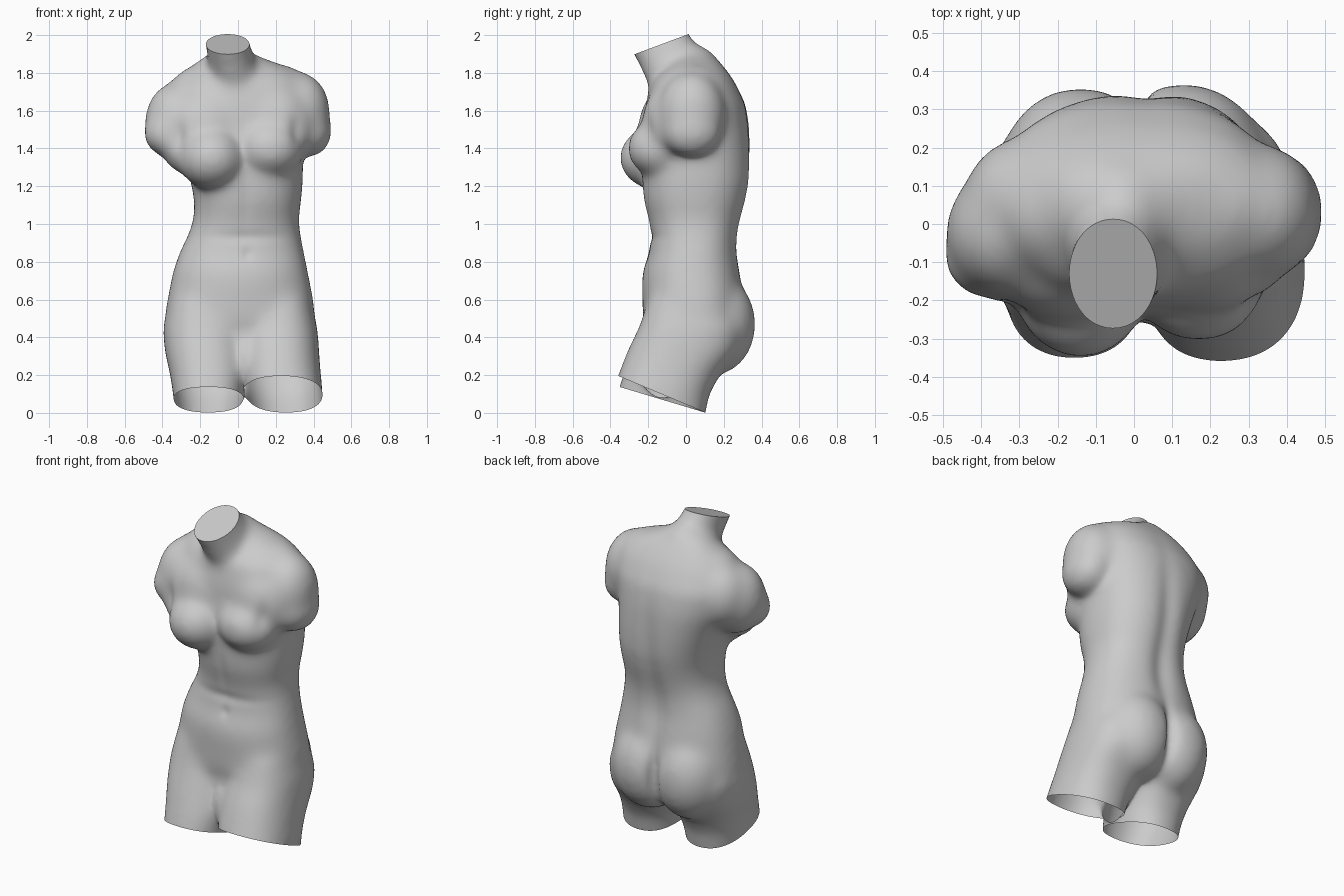
import bpy, bmesh, math
from mathutils import Vector, Matrix

if "Cube" in bpy.data.objects:
    bpy.data.objects.remove(bpy.data.objects["Cube"])

bm = bmesh.new()
SEG = 40
TS = [2 * math.pi * i / SEG for i in range(SEG)]


def bridge(rings):
    """Skin a stack of point rings and cap both ends."""
    loops = [[bm.verts.new(p) for p in r] for r in rings]
    for a, b in zip(loops, loops[1:]):
        for i in range(SEG):
            j = (i + 1) % SEG
            bm.faces.new((a[i], a[j], b[j], b[i]))
    bm.faces.new(loops[0][::-1])
    bm.faces.new(loops[-1])


def spow(v, e):
    return math.copysign(abs(v) ** e, v)


def loft(rows, n=2.35):
    """Rows are z, left, right, front, back of a superellipse section."""
    rings = []
    for z, xl, xr, yf, yb in rows:
        cx, cy, rx, ry = (xl + xr) / 2, (yf + yb) / 2, (xr - xl) / 2, (yb - yf) / 2
        rings.append([(cx + rx * spow(math.cos(t), 2 / n),
                       cy + ry * spow(math.sin(t), 2 / n), z) for t in TS])
    bridge(rings)


def blob(c, r):
    m = Matrix.Translation(c) @ Matrix.Diagonal((*r, 1))
    bmesh.ops.create_uvsphere(bm, u_segments=32, v_segments=20, radius=1, matrix=m)


# trunk from hips to shoulders
loft([(.38, -.35, .38, -.19, .28), (.5, -.38, .40, -.22, .305),
      (.6, -.365, .39, -.22, .30), (.75, -.335, .36, -.215, .28),
      (.85, -.30, .34, -.185, .265), (.95, -.25, .32, -.175, .268),
      (1.03, -.225, .312, -.19, .285), (1.12, -.222, .325, -.215, .31),
      (1.22, -.24, .335, -.225, .33), (1.35, -.28, .335, -.215, .335),
      (1.5, -.34, .345, -.215, .33), (1.63, -.37, .375, -.205, .31),
      (1.75, -.32, .36, -.175, .25), (1.82, -.25, .27, -.10, .20),
      (1.87, -.19, .13, -.05, .155), (1.9, -.14, .07, -.02, .12)])

# thighs
loft([(-.08, .08, .445, -.42, .08), (.1, .05, .44, -.385, .115),
      (.2, .02, .43, -.35, .17), (.33, .015, .42, -.3, .27),
      (.45, .02, .412, -.24, .29), (.6, .06, .37, -.19, .2), (.7, .1, .3, -.1, .1)])
loft([(-.08, -.315, 0, -.39, .08), (.1, -.335, .02, -.355, .11),
      (.2, -.35, .04, -.325, .16), (.33, -.38, .045, -.28, .26),
      (.45, -.388, .04, -.235, .29), (.6, -.35, 0, -.19, .2), (.7, -.28, -.05, -.1, .1)])

BLOBS = [
    # closed inner thighs
    ((.03, -.13, .29), (.03, .13, .15)),
    # buttocks
    ((-.14, .15, .47), (.20, .20, .26)), ((.13, .155, .47), (.21, .205, .26)),
    # breasts and upper chest
    ((-.14, -.16, 1.35), (.17, .185, .16)), ((.17, -.13, 1.40), (.175, .172, .15)),
    ((-.17, -.09, 1.50), (.22, .155, .22)), ((.19, -.08, 1.52), (.20, .145, .22)),
    ((-.27, -.10, 1.42), (.13, .13, .15)),
    # shoulders
    ((-.33, -.02, 1.54), (.155, .165, .20)), ((.33, .03, 1.585), (.15, .17, .21)),
    ((-.19, .03, 1.68), (.17, .16, .155)), ((.22, .05, 1.68), (.17, .15, .155)),
    ((-.28, .06, 1.58), (.16, .16, .19)),
    # arm stumps
    ((-.385, -.08, 1.48), (.109, .11, .109)), ((.38, .03, 1.49), (.109, .15, .128)),
    # nape
    ((-.03, .03, 1.83), (.11, .135, .115))]
for c, r in BLOBS:
    blob(c, r)

# neck, leaning forward
neck = []
for c, rx, v in [((.01, .03, 1.68), .16, (0, .19, .05)), ((-.005, 0, 1.76), .14, (0, .178, .05)),
                 ((-.035, -.08, 1.87), .115, (0, .15, .05)), ((-.055, -.13, 1.95), .108, (0, .142, .05)),
                 ((-.08, -.20, 2.08), .106, (0, .138, .05))]:
    neck.append([Vector(c) + Vector((rx * math.cos(t), 0, 0)) + Vector(v) * math.sin(t) for t in TS])
bridge(neck)

bmesh.ops.recalc_face_normals(bm, faces=bm.faces[:])
mesh = bpy.data.meshes.new("torso")
bm.to_mesh(mesh)
bm.free()
obj = bpy.data.objects.new("torso", mesh)
bpy.context.collection.objects.link(obj)

# fuse all parts into one skin and soften the joins
rm = obj.modifiers.new("fuse", 'REMESH')
rm.mode = 'VOXEL'
rm.voxel_size = .016
sm = obj.modifiers.new("soften", 'SMOOTH')
sm.factor = .5
sm.iterations = 55
fused = bpy.data.meshes.new_from_object(obj.evaluated_get(bpy.context.evaluated_depsgraph_get()))
obj.modifiers.clear()
obj.data = fused
bm = bmesh.new()
bm.from_mesh(fused)
bm.normal_update()

# sculpted hollows: centre, radii, depth (negative depth swells)
HOLLOWS = [((.03, .32, 1.2), (.06, .15, .35), .018),     # spine
           ((.02, .27, .85), (.07, .12, .2), .018),      # small of back
           ((.0, .31, .46), (.035, .15, .16), .035),     # cleft
           ((.05, -.2, .93), (.2, .1, .03), .008),       # waist fold
           ((.05, -.2, .84), (.025, .1, .03), .008),     # navel
           ((.04, -.21, 1.12), (.03, .1, .15), .006),    # midline
           ((.05, -.21, .7), (.17, .12, .1), -.006),     # belly
           ((.30, -.13, 1.48), (.035, .1, .08), .025),   # armpit folds
           ((-.31, -.2, 1.45), (.035, .1, .08), .018)]
moves = []
for v in bm.verts:
    d = -.010
    for c, r, depth in HOLLOWS:
        q = sum(((v.co[k] - c[k]) / r[k]) ** 2 for k in range(3))
        d += depth * math.exp(-q)
    moves.append(v.co - v.normal * d)
for v, p in zip(bm.verts, moves):
    v.co = p


def cut(co, no, faces=None, **kw):
    faces = faces or bm.faces[:]
    geom = list({e for f in faces for e in (*f.verts, *f.edges)}) + faces
    return bmesh.ops.bisect_plane(bm, geom=geom, plane_co=co, plane_no=no, **kw)['geom_cut']


# flat slanted neck cut, filled
rim = cut((-.055, -.135, 1.95), (0, -.35, .94), clear_outer=True)
bmesh.ops.edgeloop_fill(bm, edges=[e for e in rim if isinstance(e, bmesh.types.BMEdge)])

# slanted thigh cuts, one per side, left open
cut((.035, 0, 0), (1, 0, 0))
for side, z, slope in ((-1, .032, .3), (1, .045, .42)):
    half = [f for f in bm.faces if (f.calc_center_median().x - .035) * side > 0]
    cut((0, 0, z), (0, slope, 1), half, clear_inner=True)
bmesh.ops.recalc_face_normals(bm, faces=bm.faces[:])
bm.to_mesh(fused)
bm.free()

bpy.context.view_layer.objects.active = obj
obj.select_set(True)
bpy.ops.object.shade_smooth_by_angle(angle=math.radians(40))
